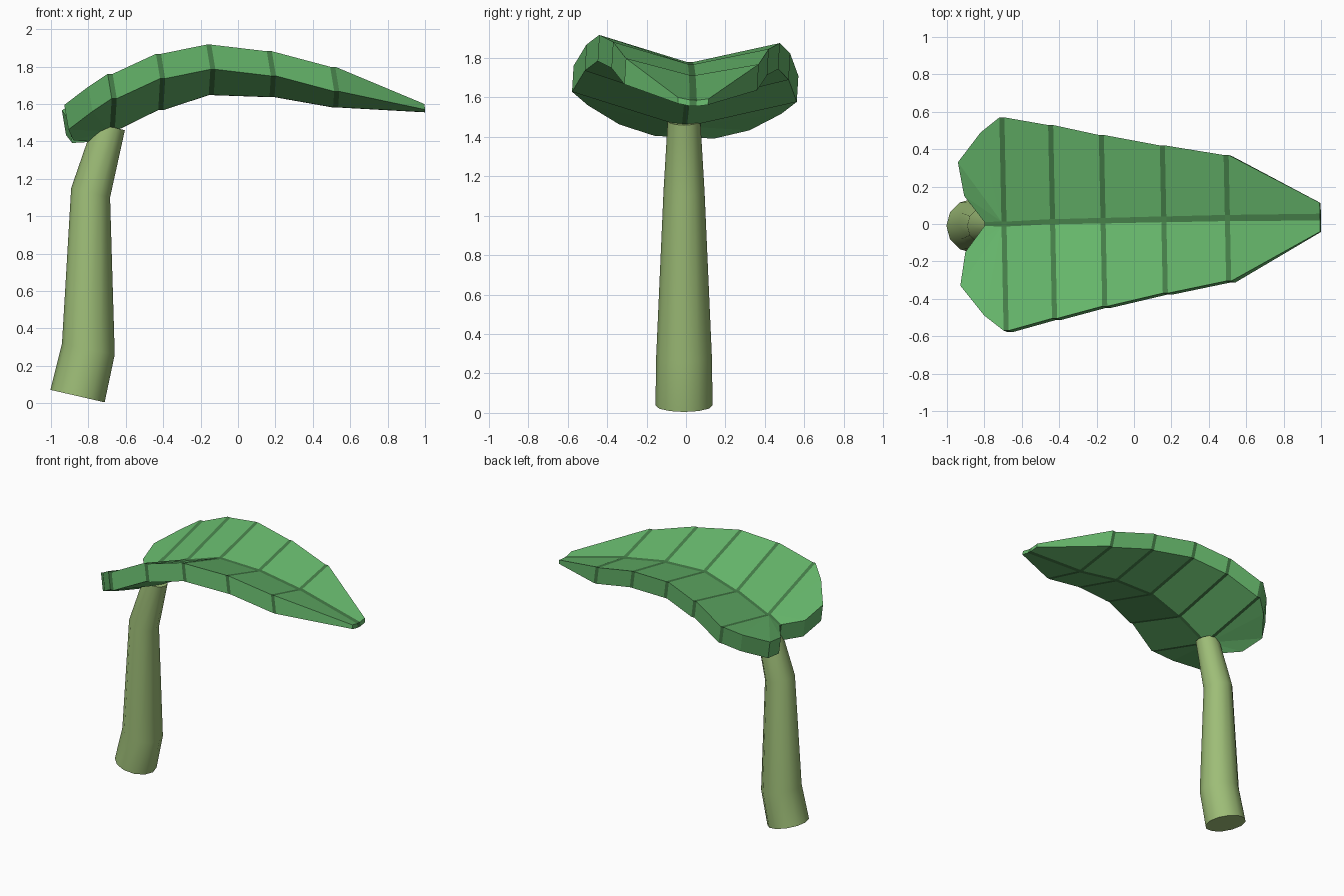
import bpy, bmesh
from math import cos, sin, pi
from mathutils import Vector

cube = bpy.data.objects.get("Cube")
if cube:
    bpy.data.objects.remove(cube, do_unlink=True)


def material(name, rgb):
    m = bpy.data.materials.new(name)
    m.use_nodes = True
    m.diffuse_color = (*rgb, 1)
    m.node_tree.nodes["Principled BSDF"].inputs["Base Color"].default_value = (*rgb, 1)
    return m


def add_object(name, bm, materials):
    bmesh.ops.recalc_face_normals(bm, faces=bm.faces)
    mesh = bpy.data.meshes.new(name)
    bm.to_mesh(mesh)
    bm.free()
    for m in materials:
        mesh.materials.append(m)
    obj = bpy.data.objects.new(name, mesh)
    bpy.context.collection.objects.link(obj)
    return obj


leaf_green = material("leaf green", (0.135, 0.48, 0.15))
vein_green = material("vein dark green", (0.06, 0.21, 0.066))
stem_green = material("stem olive green", (0.34, 0.51, 0.185))
LEAF, VEIN = 0, 1

# Leaf stations: x, middle y, half width, edge z, middle z, thickness
stations = [
    (-0.695, 0.0, 0.57, 1.735, 1.585, 1),
    (-0.435, 0.012, 0.517, 1.845, 1.70, 1),
    (-0.165, 0.018, 0.458, 1.897, 1.78, 1),
    (0.16, 0.025, 0.395, 1.865, 1.77, 1),
    (0.50, 0.032, 0.337, 1.785, 1.715, 1),
    (0.995, 0.037, 0.077, 1.598, 1.588, 0.23),
]
# Outline of one rear lobe: x, distance from middle, z
lobe = [(-0.81, 0.49, 1.67), (-0.935, 0.33, 1.58), (-0.905, 0.15, 1.53)]
VEIN_HALF = 0.0135

leaf = bmesh.new()
lower = {}


def point(x, y, z, thick=1):
    """Top vertex with its matching underside vertex; the blade leans slightly."""
    p = Vector((x - 0.02 * y, y, z - 0.045 * y))
    v = leaf.verts.new(p)
    lower[v] = leaf.verts.new(p + thick * Vector((0.022, -0.008, -0.132)))
    return v


def section(x, mid, half, edge_z, mid_z, thick):
    rib = 0.013 + 0.003 * (x + 0.7)
    return [point(x, mid + dy, z, thick) for dy, z in
            ((-half, edge_z), (-rib, mid_z), (rib, mid_z), (half, edge_z))]


# Each station but the tip becomes a pair of sections enclosing a cross vein
sections = []
for s in stations[:-1]:
    for dx in (-VEIN_HALF, VEIN_HALF):
        sections.append(section(s[0] + dx, *s[1:]))
sections.append(section(*stations[-1]))

top = []
for i, (a, b) in enumerate(zip(sections, sections[1:])):
    for c in range(3):
        colour = VEIN if c == 1 or i % 2 == 0 else LEAF
        top.append(([a[c], b[c], b[c + 1], a[c + 1]], colour))

# Rear lobes, fanned from the midrib, with the notch between them
notch = [point(-0.80, side * 0.011, 1.53) for side in (-1, 1)]
first = sections[0]
for side, edge, rib, inner in ((-1, first[0], first[1], notch[0]),
                               (1, first[3], first[2], notch[1])):
    rim = [edge] + [point(x, side * y, z) for x, y, z in lobe] + [inner]
    for a, b in zip(rim, rim[1:]):
        top.append(([rib, a, b], LEAF))
top.append(([notch[0], first[1], first[2], notch[1]], VEIN))

# Upper and lower skins, then the rim wherever an edge has a single top face
edge_use = {}
for verts, colour in top:
    leaf.faces.new(verts).material_index = colour
    leaf.faces.new([lower[v] for v in reversed(verts)]).material_index = colour
    for a, b in zip(verts, verts[1:] + verts[:1]):
        edge_use.setdefault(frozenset((a, b)), []).append((a, b, colour))
for uses in edge_use.values():
    if len(uses) == 1:
        a, b, colour = uses[0]
        leaf.faces.new([b, a, lower[a], lower[b]]).material_index = colour
add_object("leaf_blade", leaf, [leaf_green, vein_green])

# Stem rings: centre x, centre z, radius, slope of the ring
rings = [
    (-0.858, 0.038, 0.145, -0.23),
    (-0.80, 0.29, 0.141, -0.21),
    (-0.788, 1.125, 0.104, -0.24),
    (-0.688, 1.48, 0.083, -0.25),
]
SIDES = 12
stem = bmesh.new()
loops = []
for x, z, r, slope in rings:
    loops.append([stem.verts.new((x + r * cos(t), -0.01 + r * sin(t), z + slope * r * cos(t)))
                  for t in (2 * pi * k / SIDES for k in range(SIDES))])
for a, b in zip(loops, loops[1:]):
    for k in range(SIDES):
        n = (k + 1) % SIDES
        stem.faces.new([a[k], a[n], b[n], b[k]])
stem.faces.new(loops[0][::-1])
stem.faces.new(loops[-1])
stalk = add_object("stem", stem, [stem_green])
bpy.ops.object.select_all(action='DESELECT')
stalk.select_set(True)
bpy.context.view_layer.objects.active = stalk
bpy.ops.object.shade_smooth_by_angle(angle=0.61)
